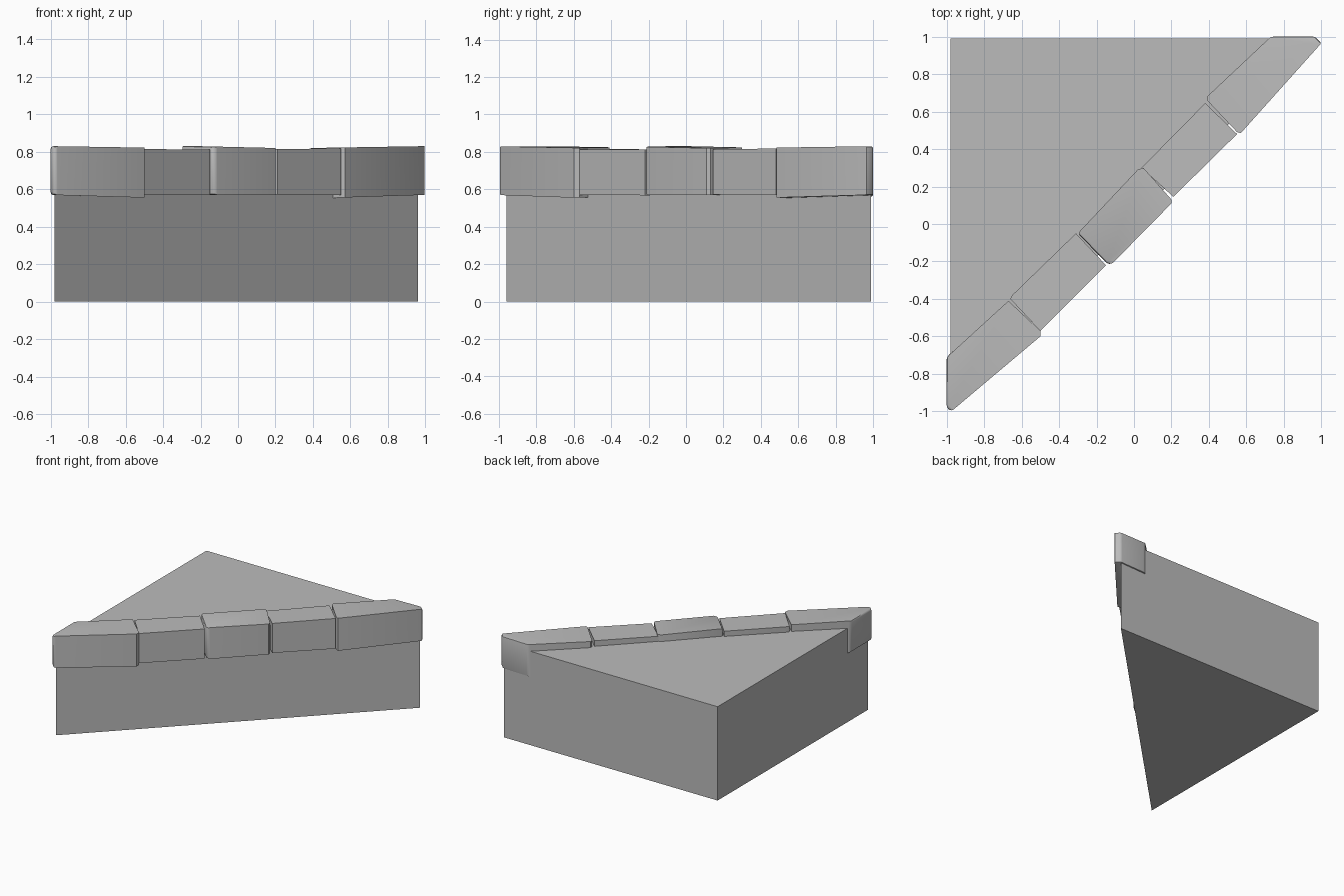
import bpy, bmesh
from mathutils import Vector

cube = bpy.data.objects.get("Cube")
if cube:
    bpy.data.objects.remove(cube, do_unlink=True)

stone = bpy.data.materials.new("grey stone")
stone.use_nodes = True
GREY = (0.5, 0.5, 0.5, 1)
stone.diffuse_color = GREY
stone.node_tree.nodes["Principled BSDF"].inputs["Base Color"].default_value = GREY


def prism(name, outline, bottom, top, rounded=()):
    """Extrude an outline; bottom and top are heights at its left and right ends.
    Edges between the outline corners listed in rounded get a small bevel."""
    xs = [p[0] for p in outline]
    x0, width = min(xs), max(xs) - min(xs)

    def level(pair, x):
        return pair[0] + (pair[1] - pair[0]) * (x - x0) / width

    bm = bmesh.new()
    low = [bm.verts.new((x, y, level(bottom, x))) for x, y in outline]
    high = [bm.verts.new((x, y, level(top, x))) for x, y in outline]
    n = len(outline)
    bm.faces.new(low[::-1])
    bm.faces.new(high)
    for i in range(n):
        j = (i + 1) % n
        bm.faces.new((low[i], low[j], high[j], high[i]))
    bmesh.ops.recalc_face_normals(bm, faces=bm.faces)
    if rounded:
        ends = {v for i in rounded for v in (low[i], high[i])}
        edges = [e for e in bm.edges if set(e.verts) <= ends]
        bmesh.ops.bevel(bm, geom=edges, offset=0.015, segments=2,
                        profile=0.5, affect='EDGES', clamp_overlap=True)
    mesh = bpy.data.meshes.new(name)
    bm.to_mesh(mesh)
    bm.free()
    mesh.materials.append(stone)
    obj = bpy.data.objects.new(name, mesh)
    bpy.context.collection.objects.link(obj)
    return obj


# Triangular corner slab
prism("corner_slab", [(-0.98, -0.96), (0.96, 0.99), (-0.98, 0.99)],
      (0, 0), (0.77, 0.77))

# Edging stones along the diagonal, each slightly different
stones = [
    ([(-1, -0.71), (-1, -0.98), (-0.975, -1), (-0.5, -0.6), (-0.5, -0.57), (-0.67, -0.41)],
     (0.57, 0.555), (0.83, 0.822), (0, 1, 2)),
    ([(-0.66, -0.40), (-0.5, -0.57), (-0.15, -0.22), (-0.31, -0.05), (-0.65, -0.38)],
     (0.572, 0.568), (0.815, 0.812), ()),
    ([(-0.30, -0.05), (-0.145, -0.21), (-0.12, -0.215), (0.2, 0.11), (0.2, 0.13), (0.05, 0.3), (0.02, 0.29)],
     (0.57, 0.57), (0.832, 0.82), (0, 1, 2)),
    ([(0.04, 0.30), (0.21, 0.145), (0.55, 0.48), (0.38, 0.645)],
     (0.572, 0.57), (0.812, 0.818), ()),
    ([(0.39, 0.66), (0.55, 0.49), (0.57, 0.485), (1, 0.965), (0.965, 1), (0.735, 1), (0.72, 0.99), (0.39, 0.68)],
     (0.55, 0.57), (0.82, 0.83), (3, 4, 5)),
]
for number, (outline, bottom, top, rounded) in enumerate(stones, 1):
    obj = prism(f"edging_stone_{number}", outline, bottom, top, rounded)
    bpy.ops.object.select_all(action='DESELECT')
    obj.select_set(True)
    bpy.context.view_layer.objects.active = obj
    bpy.ops.object.shade_smooth_by_angle(angle=0.7)
